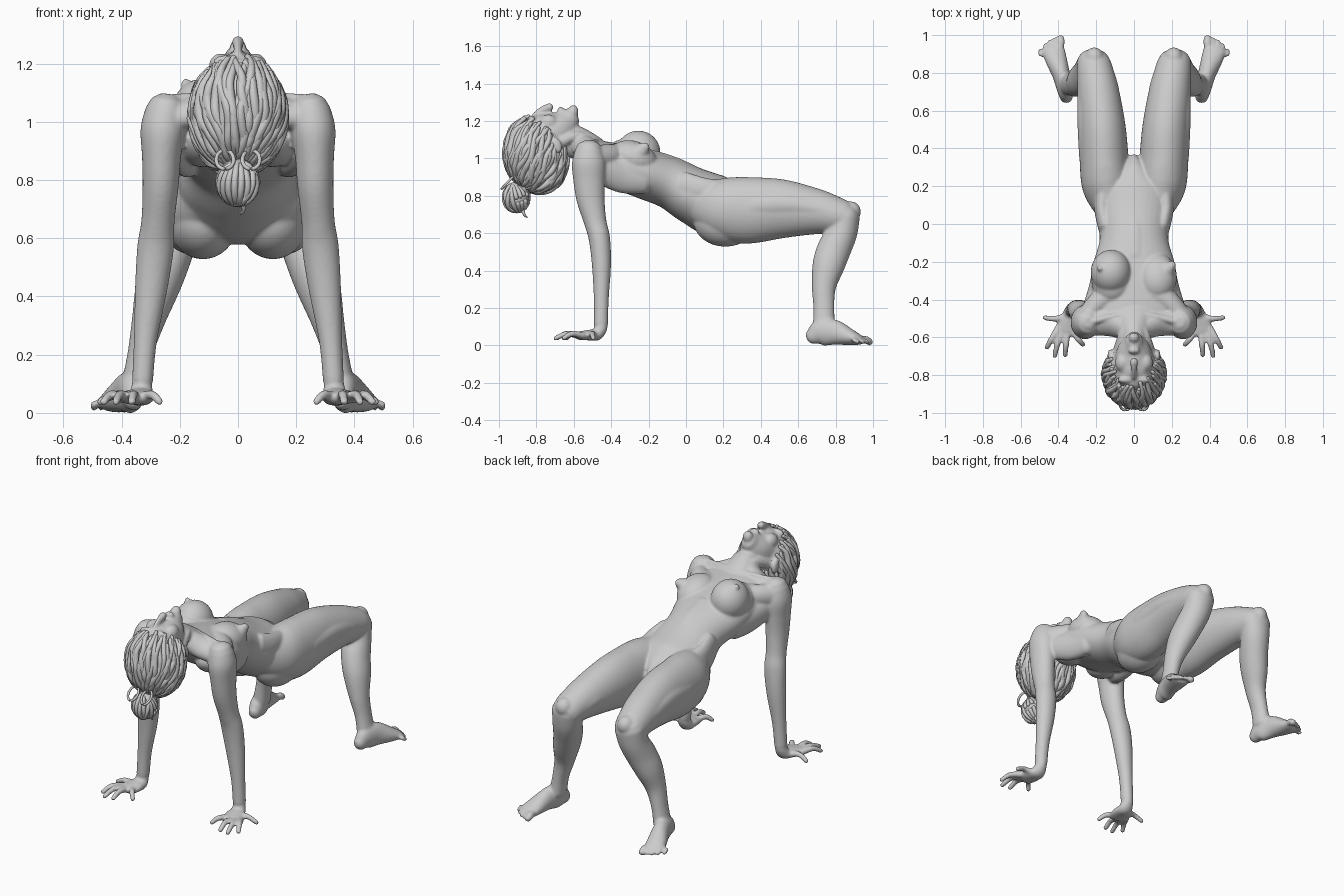
import bpy, bmesh, math, random
from mathutils import Vector, Matrix

random.seed(4)
X = Vector((1, 0, 0))


def tube(bm, stations, side=1, sides=40, steps=8):
    """Closed smooth loft through (x, y, z, half width, half depth) stations."""
    p = [Vector((s[0] * side, s[1], s[2], s[3], s[4])) for s in stations]
    p = [p[0]] + p + [p[-1]]
    path = []
    for i in range(1, len(p) - 2):
        a, b, c, d = p[i - 1:i + 3]
        for k in range(steps):
            t = k / steps
            path.append(0.5 * (2 * b + (c - a) * t + (2 * a - 5 * b + 4 * c - d) * t * t
                               + (3 * b - a - 3 * c + d) * t ** 3))
    path.append(p[-2])
    pos = [Vector(q[:3]) for q in path]
    rad = [(q[3], q[4]) for q in path]
    tan = [(pos[min(i + 1, len(pos) - 1)] - pos[max(i - 1, 0)]).normalized() for i in range(len(pos))]
    # rounded ends
    sec = [(pos[0] - tan[0] * min(rad[0]) * o, tan[0], rad[0], f) for o, f in ((.8, .35), (.5, .8))]
    sec += [(a, b, c, 1) for a, b, c in zip(pos, tan, rad)]
    sec += [(pos[-1] + tan[-1] * min(rad[-1]) * o, tan[-1], rad[-1], f) for o, f in ((.5, .8), (.8, .35))]
    rings = []
    for c, t, r, f in sec:
        u = X - t * t.dot(X)
        u = u.normalized() if u.length > .05 else Vector((0, 1, 0))
        v = t.cross(u)
        rings.append([bm.verts.new(c + u * (r[0] * f * math.cos(a)) + v * (r[1] * f * math.sin(a)))
                      for a in (2 * math.pi * j / sides for j in range(sides))])
    for r0, r1 in zip(rings, rings[1:]):
        for j in range(sides):
            k = (j + 1) % sides
            bm.faces.new((r0[j], r0[k], r1[k], r1[j]))
    bm.faces.new(rings[0][::-1])
    bm.faces.new(rings[-1])


def ball(bm, c, r, tilt=0):
    m = Matrix.Translation(c) @ Matrix.Rotation(tilt, 4, 'X') @ Matrix.Diagonal((*r, 1))
    return bmesh.ops.create_uvsphere(bm, u_segments=40, v_segments=24, radius=1, matrix=m)['verts']


def finish(bm, name, voxel=0, smooth=0):
    bmesh.ops.recalc_face_normals(bm, faces=bm.faces)
    me = bpy.data.meshes.new(name)
    bm.to_mesh(me)
    bm.free()
    ob = bpy.data.objects.new(name, me)
    bpy.context.collection.objects.link(ob)
    if voxel:
        m = ob.modifiers.new("fuse", 'REMESH')
        m.mode, m.voxel_size, m.use_smooth_shade = 'VOXEL', voxel, True
        m = ob.modifiers.new("soften", 'SMOOTH')
        m.factor, m.iterations = .5, smooth
    for f in me.polygons:
        f.use_smooth = True


body = bmesh.new()
# torso and neck
tube(body, [(0, -.55, 1.045, .17, .06), (0, -.48, 1.01, .22, .09), (0, -.36, .96, .23, .12),
            (0, -.22, .915, .218, .132), (0, -.08, .865, .182, .137), (0, .04, .80, .203, .152),
            (0, .16, .745, .21, .165), (0, .26, .72, .11, .14), (0, .33, .70, .035, .10)])
tube(body, [(0, -.70, 1.10, .08, .09), (0, -.60, 1.09, .075, .088), (0, -.49, 1.035, .12, .08)])
# chest: full on one side, flatter and pointed on the other
ball(body, (-.122, -.255, 1.03), (.107, .118, .118), -.35)
ball(body, (-.115, -.30, 1.0), (.11, .13, .1), -.35)
ball(body, (-.18, -.235, 1.13), (.016, .016, .02))
ball(body, (.122, -.28, 1.0), (.105, .13, .092), -.35)
tube(body, [(.13, -.29, 1.0, .085, .07), (.17, -.25, 1.03, .06, .055), (.203, -.215, 1.065, .02, .025)])
# stomach muscles
tube(body, [(0, -.18, .985, .07, .06), (0, -.06, .945, .075, .06), (0, .06, .89, .07, .06),
            (0, .18, .85, .05, .06)])
# head: skull, jaw, lips, nose
ball(body, (0, -.775, 1.05), (.145, .15, .17))
tube(body, [(0, -.80, 1.09, .11, .135), (0, -.72, 1.13, .105, .125), (0, -.66, 1.175, .085, .09),
            (0, -.622, 1.215, .05, .06)])
ball(body, (0, -.603, 1.25), (.03, .028, .036))
ball(body, (0, -.67, 1.258), (.03, .018, .018))
tube(body, [(0, -.81, 1.225, .013, .02), (0, -.77, 1.255, .015, .022), (0, -.728, 1.275, .022, .022)])

for s in (1, -1):
    # brow, cheek, ear, neck tendon
    ball(body, (s * .042, -.825, 1.205), (.045, .02, .025))
    ball(body, (s * .06, -.735, 1.19), (.04, .05, .045))
    ball(body, (s * .125, -.695, 1.07), (.015, .03, .045), .4)
    tube(body, [(.09, -.68, 1.08, .025, .03), (.06, -.58, 1.12, .022, .025), (.025, -.48, 1.09, .016, .02)], s)
    # collarbone, trapezius, pectoral and back muscle
    tube(body, [(.02, -.47, 1.09, .018, .018), (.12, -.49, 1.09, .014, .014), (.23, -.52, 1.075, .02, .02)], s)
    tube(body, [(.04, -.56, 1.08, .05, .06), (.13, -.53, 1.04, .05, .07), (.23, -.52, 1.02, .05, .07)], s)
    tube(body, [(.10, -.36, 1.01, .08, .07), (.19, -.42, 1.01, .06, .065), (.255, -.50, 1.0, .055, .07)], s)
    tube(body, [(.165, -.22, .89, .05, .08), (.19, -.34, .90, .05, .085), (.235, -.47, .94, .045, .07)], s)
    ball(body, (s * .12, -.43, .92), (.08, .12, .07), -.3)
    # arm
    tube(body, [(.247, -.52, 1.04, .07, .075), (.258, -.52, .97, .077, .09), (.263, -.518, .88, .067, .084),
                (.266, -.51, .78, .062, .075), (.275, -.485, .66, .057, .06), (.283, -.463, .57, .063, .057),
                (.298, -.452, .43, .056, .051), (.318, -.453, .25, .040, .040), (.328, -.455, .11, .036, .038)], s)
    # palm and fingers
    tube(body, [(.33, -.452, .10, .034, .035), (.333, -.475, .06, .044, .033), (.343, -.52, .055, .058, .028),
                (.358, -.57, .052, .063, .023)], s)
    for a, k, b in (((.36, -.49), (.42, -.502), (.475, -.495)), ((.40, -.55), (.437, -.61), (.462, -.655)),
                    ((.38, -.565), (.405, -.635), (.42, -.70)), ((.355, -.57), (.36, -.64), (.365, -.695)),
                    ((.325, -.56), (.295, -.61), (.268, -.64))):
        tube(body, [(*a, .052, .020, .019), (*k, .062, .016, .016), (*b, .037, .014, .013)], s, 16)
    # hip and buttock
    ball(body, (s * .12, .21, .665), (.122, .17, .137))
    tube(body, [(.15, -.02, .86, .04, .07), (.17, .08, .83, .04, .07), (.15, .2, .80, .06, .08)], s)
    # thigh with inner and outer muscle
    tube(body, [(.12, .10, .76, .10, .13), (.145, .20, .735, .128, .165), (.157, .32, .722, .13, .178),
                (.167, .50, .73, .124, .16), (.187, .68, .717, .112, .126), (.205, .80, .695, .098, .100),
                (.212, .85, .68, .09, .088)], s)
    tube(body, [(.24, .35, .74, .05, .07), (.255, .55, .75, .045, .06), (.265, .74, .72, .035, .045)], s)
    tube(body, [(.11, .55, .75, .04, .05), (.118, .70, .725, .04, .055), (.14, .80, .70, .035, .045)], s)
    ball(body, (s * .21, .88, .715), (.05, .055, .055))
    # lower leg with calf
    tube(body, [(.212, .855, .69, .088, .075), (.225, .832, .60, .084, .083), (.25, .79, .51, .080, .09),
                (.28, .76, .42, .074, .085), (.31, .737, .31, .056, .064), (.337, .737, .20, .043, .056),
                (.355, .738, .10, .045, .06)], s)
    # foot and toes
    tube(body, [(.358, .672, .046, .035, .042), (.365, .72, .068, .045, .07), (.385, .79, .07, .047, .068),
                (.412, .87, .046, .057, .046), (.428, .925, .030, .06, .028)], s)
    for i in range(5):
        r = .021 if i == 0 else .0125
        x, y = .388 + i * .0255 + (.004 if i else 0), .99 - .004 * i * i
        tube(body, [(.394 + i * .019, .91, .032, r, r), (x, y - .03, .030, r, r),
                    (x + .001, y - .006, .017, r, r * .9)], s, 16)
finish(body, "body", .0075, 6)

# hair cap and combed locks running from the hairline to the bun
C, R = Vector((0, -.795, 1.03)), Vector((.148, .16, .2))
pole = Vector((0, .42, .907)).normalized()
up = X.cross(pole)


def scalp(theta, phi, lift=1.0):
    d = pole * math.cos(theta) + (X * math.cos(phi) + up * math.sin(phi)) * math.sin(theta)
    return C + Vector((d.x * R.x, d.y * R.y, d.z * R.z)) * lift


hair = bmesh.new()
cap = ball(hair, C, R)
cut = [v for v in cap if Vector(((v.co - C).x / R.x, (v.co - C).y / R.y, (v.co - C).z / R.z)).dot(pole) > .62]
bmesh.ops.delete(hair, geom=cut, context='VERTS')
for i in range(64):
    phi = 2 * math.pi * i / 64 + random.uniform(-.05, .05)
    start = random.uniform(.72, 1.1) + (.25 if math.sin(phi) < -.5 else 0)
    wave, shift = random.uniform(.05, .12), random.uniform(0, 6)
    pts = []
    for k in range(9):
        t = k / 8
        q = scalp(start + (2.95 - start) * t, phi + wave * math.sin(shift + t * 9),
                  1.0 + .07 * random.random() + .02 * math.sin(t * math.pi))
        r = .006 + .011 * math.sin(math.pi * (.12 + .8 * t))
        pts.append((*q, r, r))
    tube(hair, pts, 1, 8, 3)
finish(hair, "hair")

# bun with wound locks and two loose loops
bun = bmesh.new()
ball(bun, (0, -.907, .79), (.066, .068, .074))
tube(bun, [(0, -.84, .89, .06, .05), (0, -.89, .82, .05, .05)], 1, 24, 4)
for i in range(9):
    tilt = Matrix.Rotation(random.uniform(-.5, .5), 3, 'X') @ Matrix.Rotation(math.pi * i / 9, 3, 'Z')
    pts = []
    for k in range(13):
        a = 2 * math.pi * k / 13
        q = tilt @ Vector((.066 * math.cos(a), 0, .072 * math.sin(a)))
        pts.append((q.x, q.y - .907, q.z + .79, .012, .012))
    tube(bun, pts, 1, 8, 2)
for s in (1, -1):
    pts = []
    for k in range(12):
        a = 2 * math.pi * k / 11
        pts.append((.045 + .03 * math.cos(a), -.955 + .03 * math.sin(a), .87 + .032 * math.sin(a), .007, .007))
    tube(bun, pts, s, 8, 3)
tube(bun, [(.01, -.88, .74, .012, .012), (.02, -.865, .70, .007, .007), (.01, -.85, .685, .004, .004)], 1, 8, 4)
finish(bun, "hair_bun")
